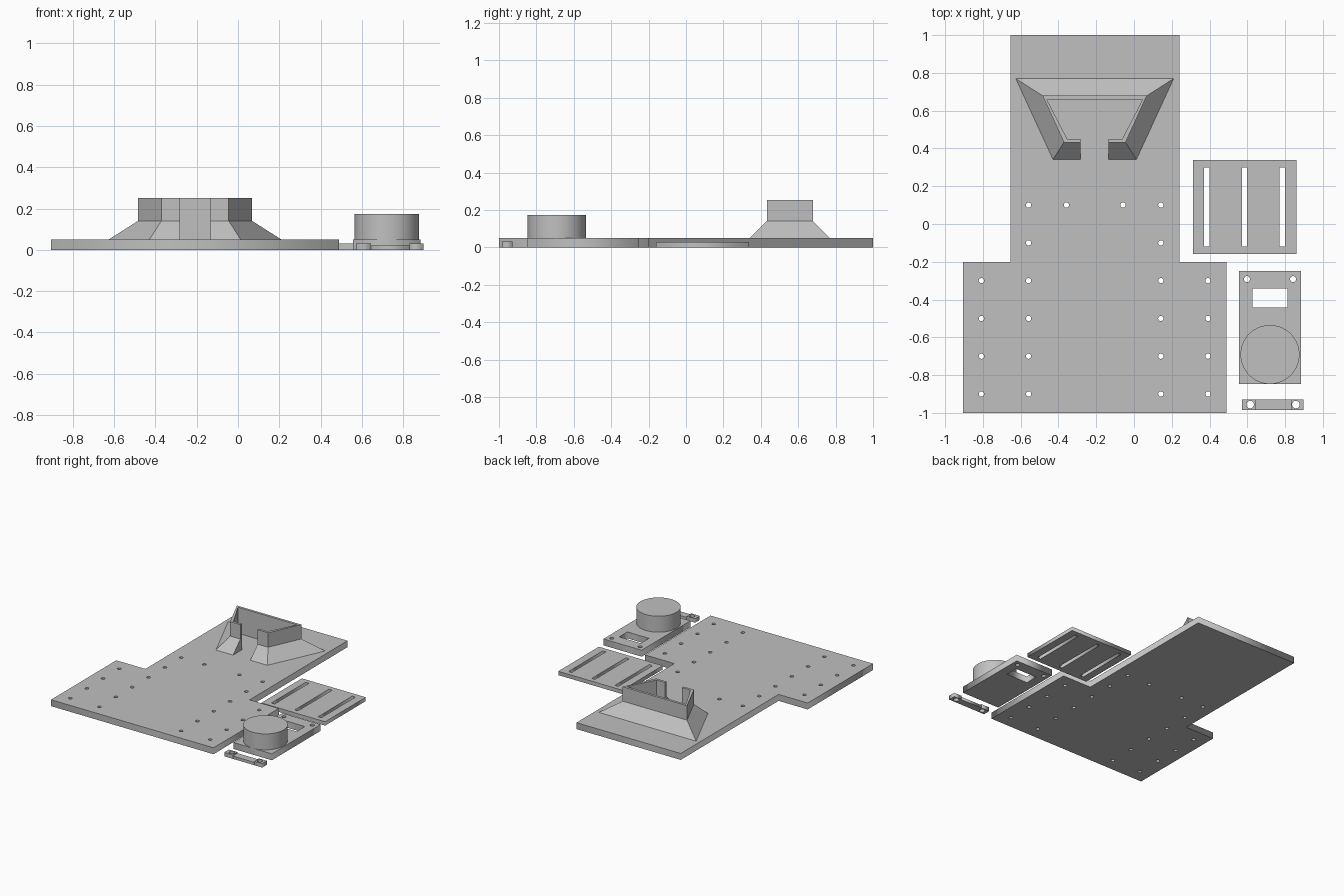
import bpy, bmesh, math

if "Cube" in bpy.data.objects:
    bpy.data.objects.remove(bpy.data.objects["Cube"])

grey = bpy.data.materials.new("grey plastic")
grey.diffuse_color = (0.53, 0.53, 0.53, 1)
grey.use_nodes = True
grey.node_tree.nodes["Principled BSDF"].inputs["Base Color"].default_value = grey.diffuse_color


def finish(name, bm):
    bmesh.ops.remove_doubles(bm, verts=bm.verts, dist=0.0003)
    bmesh.ops.recalc_face_normals(bm, faces=bm.faces)
    me = bpy.data.meshes.new(name)
    bm.to_mesh(me)
    bm.free()
    me.materials.append(grey)
    ob = bpy.data.objects.new(name, me)
    bpy.context.collection.objects.link(ob)
    return ob


def rect(x0, x1, y0, y1):
    return [(x0, y0), (x1, y0), (x1, y1), (x0, y1)]


def circle(x, y, r, n=24):
    return [(x + r * math.cos(2 * math.pi * i / n),
             y + r * math.sin(2 * math.pi * i / n)) for i in range(n)]


def slab(name, loops, z0, z1):
    """Extruded flat outline; loops after the first become holes."""
    cu = bpy.data.curves.new(name + "_outline", 'CURVE')
    cu.dimensions = '2D'
    cu.fill_mode = 'BOTH'
    cu.extrude = (z1 - z0) / 2
    for loop in loops:
        sp = cu.splines.new('POLY')
        sp.points.add(len(loop) - 1)
        for p, (x, y) in zip(sp.points, loop):
            p.co = (x, y, 0, 1)
        sp.use_cyclic_u = True
    tmp = bpy.data.objects.new(name + "_outline", cu)
    bpy.context.collection.objects.link(tmp)
    dg = bpy.context.evaluated_depsgraph_get()
    me = bpy.data.meshes.new_from_object(tmp.evaluated_get(dg))
    bm = bmesh.new()
    bm.from_mesh(me)
    bpy.data.objects.remove(tmp)
    bpy.data.curves.remove(cu)
    bpy.data.meshes.remove(me)
    bmesh.ops.translate(bm, verts=bm.verts, vec=(0, 0, (z0 + z1) / 2))
    return finish(name, bm)


# T-shaped base plate with mounting holes
CX = -0.208
outline = [(-0.905, -1), (0.49, -1), (0.49, -0.2), (0.24, -0.2),
           (0.24, 1), (-0.655, 1), (-0.655, -0.2), (-0.905, -0.2)]
spots = [(d, y) for y in (-0.9, -0.7, -0.5, -0.3) for d in (0.35, 0.6)]
spots += [(0.35, -0.1), (0.35, 0.1), (0.15, 0.1)]
holes = [circle(CX + s * d, y, 0.014, 16) for d, y in spots for s in (-1, 1)]
slab("base_plate", [outline] + holes, 0, 0.05)

# Flared holder: cross-section swept along a trapezoid open at the front
# each entry: (half-width, y) for gap, front corner, back corner
foot = [(0.074, 0.342), (0.221, 0.342), (0.418, 0.77)]
wall = [(0.074, 0.432), (0.163, 0.432), (0.276, 0.679)]
inner = [(0.074, 0.451), (0.146, 0.451), (0.254, 0.66)]
levels = [(foot, 0.05), (wall, 0.14), (wall, 0.252), (inner, 0.252), (inner, 0.05)]
bm = bmesh.new()
stations = []
for s, order in ((-1, (0, 1, 2)), (1, (2, 1, 0))):
    for i in order:
        stations.append([bm.verts.new((CX + s * pts[i][0], pts[i][1], z))
                         for pts, z in levels])
for a, b in zip(stations, stations[1:]):
    for j in range(5):
        k = (j + 1) % 5
        bm.faces.new((a[j], a[k], b[k], b[j]))
bm.faces.new(stations[0])
bm.faces.new(stations[-1])
finish("flared_holder", bm)

# Slotted cover plate
slots = [rect(x - 0.014, x + 0.014, -0.12, 0.3) for x in (0.385, 0.585, 0.785)]
slab("slotted_plate", [rect(0.312, 0.86, -0.16, 0.338)] + slots, 0, 0.03)

# Small bracket plate with window, screw holes and round boss
slab("bracket_plate",
     [rect(0.556, 0.884, -0.847, -0.25), rect(0.628, 0.813, -0.442, -0.341),
      circle(0.598, -0.292, 0.016), circle(0.842, -0.292, 0.016)], 0, 0.05)
boss = slab("round_boss", [circle(0.72, -0.691, 0.156, 72)], 0.05, 0.174)
bpy.context.view_layer.objects.active = boss
boss.select_set(True)
bpy.ops.object.shade_smooth_by_angle()

# Clamp strip: thin middle bar with two raised drilled ends
slab("clamp_bar", [rect(0.645, 0.83, -0.985, -0.928)], 0, 0.022)
for side, x0, x1, hx in (("left", 0.572, 0.645, 0.615), ("right", 0.83, 0.898, 0.857)):
    slab("clamp_end_" + side,
         [rect(x0, x1, -0.985, -0.928), circle(hx, -0.956, 0.02)], 0, 0.031)
